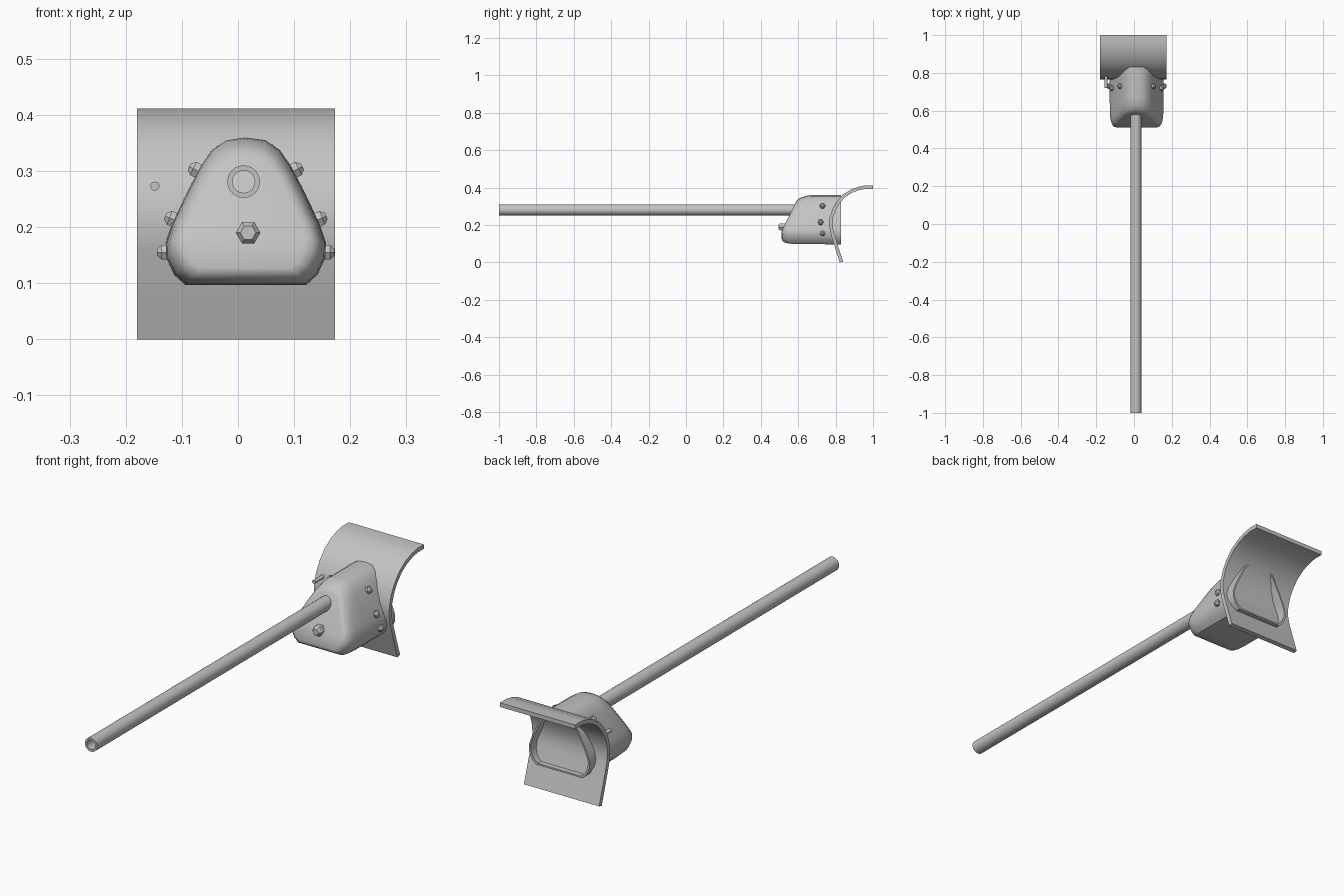
import bpy, bmesh, math
from mathutils import Vector

if "Cube" in bpy.data.objects:
    bpy.data.objects.remove(bpy.data.objects["Cube"])

grey = bpy.data.materials.new("plain grey")
grey.diffuse_color = (0.55, 0.55, 0.55, 1)
grey.use_nodes = True
grey.node_tree.nodes["Principled BSDF"].inputs["Base Color"].default_value = grey.diffuse_color


def finish(name, bm, angle=35):
    bmesh.ops.recalc_face_normals(bm, faces=bm.faces)
    me = bpy.data.meshes.new(name)
    bm.to_mesh(me)
    bm.free()
    ob = bpy.data.objects.new(name, me)
    bpy.context.collection.objects.link(ob)
    me.materials.append(grey)
    bpy.ops.object.select_all(action='DESELECT')
    ob.select_set(True)
    bpy.context.view_layer.objects.active = ob
    bpy.ops.object.shade_smooth_by_angle(angle=math.radians(angle))
    return ob


def loft(bm, rings, closed=False):
    """Skin a list of point rings; closed joins the last ring to the first."""
    vs = [[bm.verts.new(p) for p in r] for r in rings]
    n = len(vs[0])
    pairs = list(zip(vs, vs[1:])) + ([(vs[-1], vs[0])] if closed else [])
    for a, b in pairs:
        for i in range(n):
            j = (i + 1) % n
            bm.faces.new((a[i], a[j], b[j], b[i]))
    return vs


def turned(name, base, axis, profile, sides, closed=False, angle=35):
    """Revolve (distance, radius) pairs around an axis."""
    q = Vector(axis).to_track_quat('Z', 'Y')
    bm = bmesh.new()
    rings = [[Vector(base) + q @ Vector((r * math.cos(2 * math.pi * k / sides),
                                         r * math.sin(2 * math.pi * k / sides), d))
              for k in range(sides)] for d, r in profile]
    vs = loft(bm, rings, closed)
    if not closed:
        bm.faces.new(vs[0])
        bm.faces.new(vs[-1])
    return finish(name, bm, angle)


# Curved blade: side profile thickened and spread across x
front = [(0.822, 0.0), (0.795, 0.085), (0.772, 0.16), (0.765, 0.20), (0.768, 0.24),
         (0.782, 0.285), (0.805, 0.325), (0.838, 0.362), (0.878, 0.388),
         (0.92, 0.404), (0.955, 0.411), (1.0, 0.411)]
back = []
for i, p in enumerate(front):
    a, b = Vector(front[max(i - 1, 0)]), Vector(front[min(i + 1, len(front) - 1)])
    t = (b - a).normalized()
    back.append((p[0] + t.y * 0.018, p[1] - t.x * 0.018))
back[0] = (0.84, 0.004)
back[-1] = (1.0, 0.393)
bm = bmesh.new()
sections = [[(x, f[0], f[1]), (x, b[0], b[1])] for f, b in zip(front, back) for x in (0,)]
rings = [[(-0.18, f[0], f[1]), (0.173, f[0], f[1]), (0.173, b[0], b[1]), (-0.18, b[0], b[1])]
         for f, b in zip(front, back)]
vs = loft(bm, rings)
bm.faces.new(vs[0])
bm.faces.new(vs[-1])
finish("curved_blade", bm, 30)

# Housing: rounded trapezoid section, open shell at the rear, leaning rounded nose
CX, CZ = 0.014, 0.215
half = [(0.0, 0.36), (0.035, 0.355), (0.06, 0.338), (0.08, 0.31), (0.105, 0.262),
        (0.132, 0.205), (0.143, 0.172), (0.142, 0.145), (0.128, 0.115), (0.108, 0.097)]
outline = half + [(-x, z) for x, z in reversed(half[1:])]


def section(y, s, lean):
    pts = []
    for x, z in outline:
        zz = CZ + (z - CZ) * s
        pts.append((CX + x * s, y + lean * max(0, zz - 0.17), zz))
    return pts


bm = bmesh.new()
vs = loft(bm, [section(0.511, 0.74, 0.5), section(0.514, 0.83, 0.5),
               section(0.523, 0.90, 0.5), section(0.54, 0.95, 0.5),
               section(0.565, 0.98, 0.45), section(0.61, 0.995, 0.3), section(0.83, 1.0, 0),
               section(0.83, 0.94, 0), section(0.75, 0.94, 0)])
bm.faces.new(vs[0])
bm.faces.new(vs[-1])
finish("housing", bm, 40)

# Hollow handle tube
turned("handle_tube", (0.01, -1.0, 0.281), (0, 1, 0),
       [(0, 0.029), (1.64, 0.029), (1.64, 0.02), (0, 0.02)], 24, closed=True)

# Front bolt
turned("front_bolt", (0.018, 0.53, 0.19), (0, -1, 0),
       [(0, 0.022), (0.026, 0.022), (0.036, 0.014)], 6, angle=20)

# Side bolts
for side in (-1, 1):
    for i, (x, y, z, up) in enumerate([(0.083, 0.73, 0.299, 0.5),
                                       (0.125, 0.72, 0.212, 0.4), (0.138, 0.73, 0.155, 0.0)]):
        turned(f"side_bolt_{'left' if side < 0 else 'right'}_{i + 1}",
               (CX + side * x, y, z), Vector((side, 0, up)),
               [(-0.005, 0.015), (0.012, 0.015), (0.02, 0.007)], 6, angle=20)

# Small peg on the blade
turned("blade_peg", (-0.148, 0.785, 0.273), (0, -1, 0), [(0, 0.008), (0.065, 0.008)], 16)
